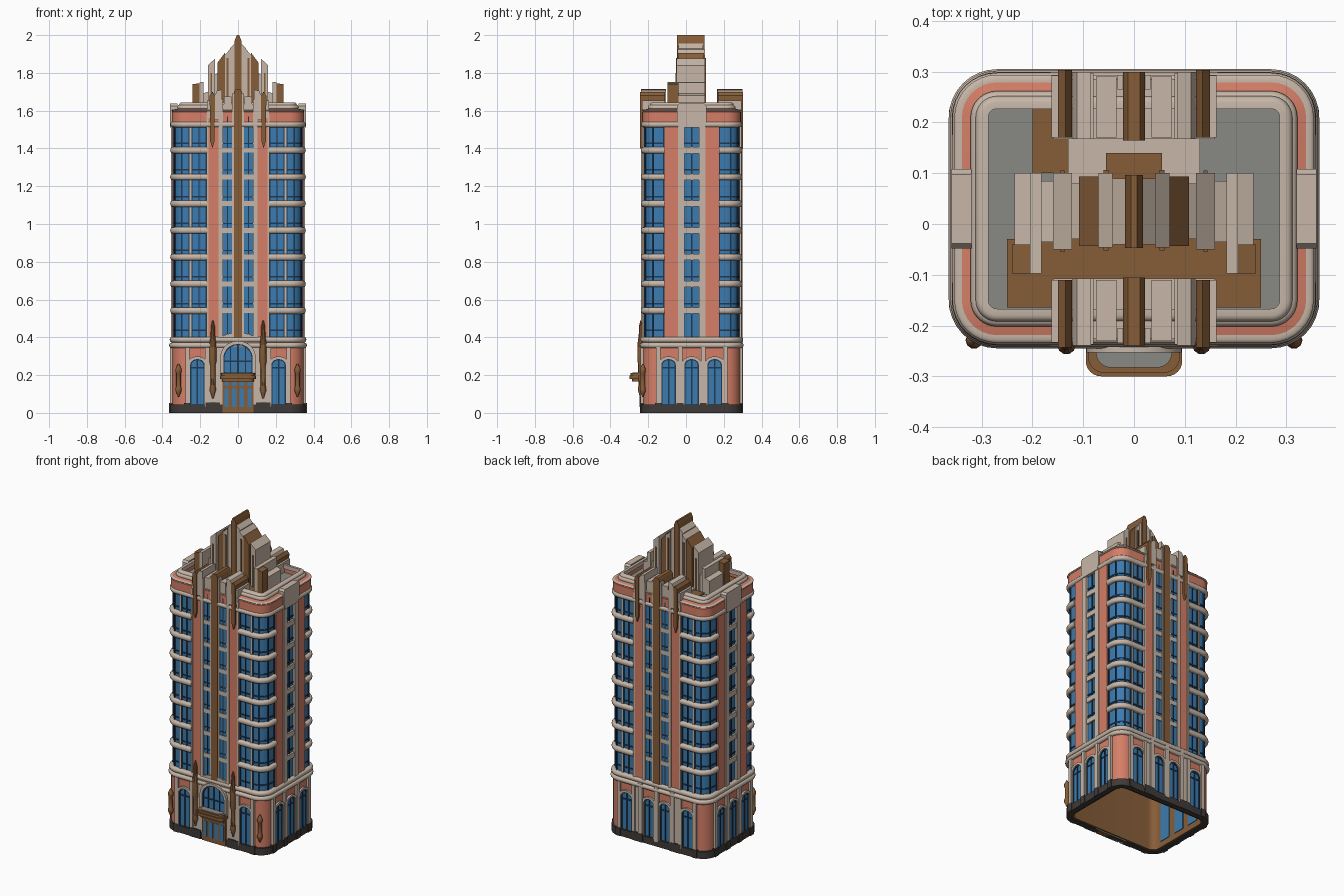
import bpy, bmesh, math

if "Cube" in bpy.data.objects:
    bpy.data.objects.remove(bpy.data.objects["Cube"])

HX, HY, CY, R = 0.345, 0.255, 0.03, 0.075      # wall half sizes, centre in y, corner radius
COLS = {"coral": (.66, .21, .135), "cream": (.57, .47, .39), "bronze": (.24, .11, .04),
        "glass_blue": (.045, .20, .43), "frame_navy": (.012, .04, .09),
        "plinth_dark": (.05, .043, .04), "roof_grey": (.25, .25, .235)}
MATS = {}
for n, c in COLS.items():
    MATS[n] = bpy.data.materials.new(n)
    MATS[n].diffuse_color = (*c, 1)
parts = {}


def part(name, mat):
    if name not in parts:
        parts[name] = (bmesh.new(), mat)
    return parts[name][0]


def place(face, u, d, z):
    """Point on a facade: u along it, d outwards from the wall, z up."""
    return {"front": (u, CY - HY - d, z), "back": (-u, CY + HY + d, z),
            "right": (HX + d, CY + u, z), "left": (-HX - d, CY - u, z)}[face]


def loft(bm, rings, cap=True, loop=False):
    vs = [[bm.verts.new(p) for p in r] for r in rings]
    n = len(vs[0])
    for a, b in zip(vs, vs[1:] + vs[:1] if loop else vs[1:]):
        for i in range(n):
            bm.faces.new((a[i], a[(i + 1) % n], b[(i + 1) % n], b[i]))
    if cap and not loop:
        bm.faces.new(vs[0])
        bm.faces.new(vs[-1][::-1])


def prism(name, mat, face, pts, d0, d1):
    loft(part(name, mat), [[place(face, u, d, z) for u, z in pts] for d in (d0, d1)])


def bar(name, mat, face, u0, u1, z0, z1, d0, d1):
    prism(name, mat, face, [(u0, z0), (u1, z0), (u1, z1), (u0, z1)], d0, d1)


def box(name, mat, x0, x1, y0, y1, z0, z1):
    bar(name, mat, "front", x0, x1, z0, z1, CY - HY - y0, CY - HY - y1)


def arch_pts(u, w, z0, z1, rise):
    top = [(u + w * math.cos(t * math.pi / 10), z1 - rise + rise * math.sin(t * math.pi / 10)) for t in range(11)]
    return [(u + w, z0)] + top + [(u - w, z0)]


def arch_window(face, u, w, z0, z1, rise, t=.014, d=0.0):
    prism("arched_window_glass", "glass_blue", face, arch_pts(u, w, z0, z1, rise), d - .01, d + .003)
    outer = arch_pts(u, w + t, z0, z1 + t, rise + t * .6)
    inner = arch_pts(u, w, z0, z1, rise)
    prism("arched_window_frames", "cream", face, outer + inner[::-1], d - .005, d + .014)
    prism("arched_window_sashes", "frame_navy", face, inner + arch_pts(u, w - .006, z0, z1 - .006, rise - .003)[::-1], d - .005, d + .007)
    bar("window_muntins", "frame_navy", face, u - .004, u + .004, z0, z1, d, d + .007)
    bar("window_muntins", "frame_navy", face, u - w, u + w, z1 - rise - .02, z1 - rise - .012, d, d + .007)


def corner_path(xa=None, yb=None, a0=0, a1=90, n=8):
    """Points and normals round the front right corner."""
    out = [] if xa is None else [((xa, -HY), (0, -1))]
    for i in range(n + 1):
        a = math.radians(-90 + a0 + (a1 - a0) * i / n)
        c, s = math.cos(a), math.sin(a)
        out.append(((HX - R + R * c, -HY + R + R * s), (c, s)))
    return out + ([] if yb is None else [((HX, -yb), (1, 0))])


def sweep_corners(name, mat, path, profile):
    for sx in (1, -1):
        for sy in (1, -1):
            loft(part(name, mat), [[(sx * (p[0] + n[0] * o), CY + sy * (p[1] + n[1] * o), z)
                                    for o, z in profile] for p, n in path])


def outline():
    h = corner_path()
    for kx, ky in ((1, -1), (-1, 1)):
        h = h + [((kx * p[0], ky * p[1]), (kx * n[0], ky * n[1])) for p, n in h[::-1]]
    return h


def sweep_loop(name, mat, profile):
    loft(part(name, mat), [[(p[0] + n[0] * o, CY + p[1] + n[1] * o, z) for o, z in profile]
                           for p, n in outline()], loop=True)


def slab(name, mat, o, z0, z1):
    loft(part(name, mat), [[(p[0] + n[0] * o, CY + p[1] + n[1] * o, z) for p, n in outline()] for z in (z0, z1)])


def rect(o0, o1, z0, z1):
    return [(o0, z0), (o1, z0), (o1, z1), (o0, z1)]


def bulge(o0, o1, zc, h):
    return [(o0, zc - h)] + [(o1 - .012 + .012 * math.cos(math.radians(a)), zc + h * math.sin(math.radians(a)))
                             for a in range(-90, 91, 30)] + [(o0, zc + h)]


def spindle(name, mat, u, d, prof):
    loft(part(name, mat), [[place("front", u + r * math.cos(k * math.pi / 5), d + r * math.sin(k * math.pi / 5), z)
                            for k in range(10)] for r, z in prof])


FLOORS = [.40 + .1415 * i for i in range(9)]

# hollow ground floor
sweep_loop("ground_floor_wall", "coral", rect(-.02, .002, .03, .37))
sweep_loop("lobby_lining", "bronze", rect(-.03, -.02, .005, .37))
slab("lobby_ceiling", "bronze", -.02, .35, .37)
sweep_loop("plinth", "plinth_dark", rect(-.02, .014, 0, .045))
sweep_loop("cornice_lower", "cream", bulge(-.02, .02, .358, .014))
sweep_loop("cornice_upper", "cream", bulge(-.02, .017, .388, .015))
# tower core, glass bays and floor bands
slab("tower_core", "coral", -.018, .37, 1.585)
bay = corner_path(.165, .145)
sweep_corners("corner_bay_glass", "glass_blue", bay, rect(-.025, -.008, .39, 1.53))
for z in FLOORS[1:8]:
    sweep_corners("floor_bands", "cream", bay, bulge(-.02, .014, z, .017))
for z in FLOORS[:8]:
    sweep_corners("bay_transoms", "frame_navy", bay, rect(-.015, -.004, z + .033, z + .041))
for a in (20, 66):
    sweep_corners("bay_posts", "frame_navy", corner_path(None, None, a, a + 5, 1), rect(-.015, -.002, .4, 1.53))
# stepped parapet and roof
sweep_loop("parapet_ledge", "cream", bulge(-.03, .013, 1.527, .015))
sweep_loop("parapet_coral", "coral", [(-.05, 1.53), (.005, 1.53), (.005, 1.592), (-.006, 1.606), (-.05, 1.616)])
sweep_loop("parapet_trim", "cream", bulge(-.02, .009, 1.601, .005))
sweep_loop("parapet_step", "cream", bulge(-.045, -.023, 1.616, .014))
sweep_loop("parapet_coping", "cream", bulge(-.058, -.033, 1.63, .013))
slab("roof_deck", "roof_grey", -.05, 1.57, 1.59)

# side facades
for f in ("right", "left"):
    bar("side_window_glass", "glass_blue", f, -.04, .04, .39, 1.53, -.02, -.006)
    bar("window_muntins", "frame_navy", f, -.004, .004, .39, 1.53, -.01, -.001)
    for s in (-1, 1):
        bar("side_pilasters", "cream", f, *sorted((s * .039, s * .073)), .39, 1.56, -.02, .01)
        bar("side_coral_piers", "coral", f, *sorted((s * .073, s * .145)), .39, 1.53, -.02, .004)
        bar("window_muntins", "frame_navy", f, *sorted((s * .145, s * .151)), .39, 1.53, -.012, -.002)
    for z in FLOORS[1:8]:
        bar("side_sills", "cream", f, -.04, .04, z - .016, z + .016, -.02, .006)
        bar("window_muntins", "frame_navy", f, -.04, .04, z + .033, z + .041, -.012, -.001)
    prism("side_parapet_blocks", "cream", f,
          [(-.068, 1.51), (.068, 1.51), (.078, 1.54), (.078, 1.625), (.068, 1.637), (-.068, 1.637), (-.078, 1.625), (-.078, 1.54)], -.025, .015)
    for u in (-.122, 0, .122):
        arch_window(f, u, .038, .042, .285, .03)
        # panes seen from inside the hollow base
        bar("inner_panes", "glass_blue", f, u - .038, u + .038, .042, .285, -.034, -.028)
    for u in (-.177, -.061, .061, .177):
        bar("ground_pilasters", "cream", f, u - .012, u + .012, .03, .36, -.01, .016)
        bar("plinth_blocks", "plinth_dark", f, u - .018, u + .018, 0, .052, -.01, .019)

# front and back facades
for f in ("front", "back"):
    prism("centre_window_glass", "glass_blue", f, arch_pts(0, .08, .39, 1.595, .06), -.03, .003)
    bar("centre_head_wall", "cream", f, -.16, .16, 1.5, 1.635, -.118, .001)
    prism("centre_pillar", "bronze", f, [(-.022, .4), (.022, .4), (.022, 1.70), (.012, 1.715), (-.012, 1.715), (-.022, 1.70)], -.12, .014)
    for z in FLOORS[1:8]:
        bar("centre_sills", "cream", f, -.08, .08, z - .013, z + .013, -.02, .008)
        bar("window_muntins", "frame_navy", f, -.08, .08, z + .033, z + .039, -.02, .006)
    for s in (-1, 1):
        def b(name, mat, a, c, *rest):
            bar(name, mat, f, *sorted((s * a, s * c)), *rest)
        b("pillar_trim", "cream", .022, .033, .39, 1.69, -.02, .009)
        b("window_muntins", "frame_navy", .053, .058, .39, 1.57, 0, .006)
        b("centre_pilasters", "cream", .08, .102, .39, 1.66, -.118, .012)
        b("centre_coral_piers", "coral", .102, .156, .39, 1.53, -.02, .005)
        b("bay_mullions", "cream", .156, .168, .39, 1.58, -.02, .009)
        b("bay_mullions", "cream", .246, .256, .39, 1.53, -.02, .001)
        for u in (.168, .205, .241, .256):
            b("window_muntins", "frame_navy", u, u + .005, .39, 1.53, -.012, -.002)
        # roofline heads
        b("roofline_heads", "cream", .034, .075, 1.60, 1.675, -.115, .006)
        prism("roofline_heads", "cream", f, [(s * .085, 1.55), (s * .121, 1.55), (s * .121, 1.685), (s * .112, 1.705), (s * .085, 1.712)], -.118, .014)
        b("roofline_heads", "cream", .148, .163, 1.56, 1.655, -.115, .008)
        prism("roofline_fins", "bronze", f, [(s * .135, 1.40), (s * .148, 1.44), (s * .15, 1.68), (s * .135, 1.70), (s * .122, 1.68), (s * .124, 1.44)], -.115, .018)
        # ground floor
        arch_window(f, s * .215, .038, .042, .285, .03)
        for u in (.163, .268):
            b("ground_pilasters", "cream", u - .011, u + .011, .03, .36, -.01, .015)
        b("entrance_piers", "cream", .108, .155, .03, .37, -.01, .009)
        b("plinth_blocks", "plinth_dark", .095, .172, 0, .055, -.01, .018)
        b("plinth_blocks", "plinth_dark", .255, .285, 0, .052, -.01, .018)

# back ground floor centre
for u in (-.056, .056):
    arch_window("back", u, .034, .042, .285, .03)
for u in (-.112, 0, .112):
    bar("ground_pilasters", "cream", "back", u - .014, u + .014, .03, .38, -.01, .017)

# entrance
prism("entrance_surround", "cream", "front", arch_pts(0, .115, 0, .425, .06), -.02, .012)
arch_window("front", 0, .078, .2, .365, .075, .016, .014)
for u in (-.04, .04):
    bar("window_muntins", "frame_navy", "front", u - .003, u + .003, .2, .345, .014, .021)
bar("entrance_doors", "bronze", "front", -.083, .083, 0, .2, -.02, .019)
for u in (-.06, -.02, .02, .06):
    w = .011 if abs(u) > .03 else .013
    bar("door_panes", "glass_blue", "front", u - w, u + w, .03, .13, .015, .021)
    bar("door_panes", "glass_blue", "front", u - w, u + w, .142, .163, .015, .021)
for k, (w, y, z0, z1, m) in enumerate([(.085, -.285, .165, .18, "bronze"), (.095, -.30, .18, .198, "bronze"),
                                       (.09, -.293, .198, .212, "bronze"), (.075, -.283, .212, .215, "roof_grey")]):
    r = .03
    pts = [(w - r + r * math.cos(math.radians(a)), y + r - r * math.sin(math.radians(a))) for a in range(0, 91, 15)]
    pts = [(w, -.215)] + pts + [(-x, yy) for x, yy in pts[::-1]] + [(-w, -.215)]
    loft(part("canopy_top" if k == 3 else "canopy", m), [[(x, yy, z) for x, yy in pts] for z in (z0, z1)])
# wall lamps
for s in (-1, 1):
    spindle("corner_lamps", "bronze", s * .315, .004, [(.003, .085), (.009, .10), (.016, .115), (.016, .13), (.012, .14), (.012, .21), (.017, .22), (.015, .235), (.003, .26)])
    spindle("entrance_lamps", "bronze", s * .133, .014, [(.004, .075), (.01, .10), (.017, .12), (.013, .15), (.013, .25), (.018, .27), (.018, .37), (.012, .41), (.01, .46), (.003, .49)])

# stepped crown: inner x, outer x, inner top, outer top, front y, back y, colour
STEPS = [(.018, .042, 1.955, 1.93, -.04, .09, "cream"), (.042, .07, 1.925, 1.895, -.046, .10, "cream"),
         (.07, .108, 1.905, 1.855, -.043, .094, "bronze"), (.108, .122, 1.80, 1.79, -.03, .08, "cream"),
         (.122, .16, 1.875, 1.84, -.05, .10, "cream"), (.16, .186, 1.70, 1.69, -.035, .085, "cream"),
         (.182, .205, 1.752, 1.75, -.098, .10, "cream"), (.205, .24, 1.745, 1.74, -.098, -.04, "bronze"),
         (.205, .235, 1.69, 1.68, -.04, .10, "cream")]
prism("crown_spine", "bronze", "front", [(-.018, 1.58), (.018, 1.58), (.018, 1.97), (.006, 2.0), (-.006, 2.0), (-.018, 1.97)], -.178, -.322)
for s in (-1, 1):
    for x0, x1, zi, zo, y0, y1, m in STEPS:
        prism("crown_steps_" + m, m, "front", [(s * x0, 1.58), (s * x1, 1.58), (s * x1, zo), (s * x0, zi)], CY - HY - y0, CY - HY - y1)
    # slim ribs on the crown faces
    box("crown_ribs", "bronze", s * .055 - .005, s * .055 + .005, -.052, .106, 1.6, 1.88)
    box("crown_ribs", "bronze", s * .141 - .004, s * .141 + .004, -.055, .105, 1.6, 1.80)
box("crown_terrace", "bronze", -.25, .25, -.165, -.03, 1.58, 1.602)
box("rear_roof_strip", "bronze", -.2, -.13, .1, .23, 1.58, 1.598)
box("crown_rear_terrace", "cream", -.13, .13, .08, .19, 1.58, 1.605)
box("crown_rear_step", "bronze", -.055, .055, .09, .14, 1.58, 1.63)

# make the objects
for name, (bm, mat) in parts.items():
    bmesh.ops.recalc_face_normals(bm, faces=bm.faces[:])
    me = bpy.data.meshes.new(name)
    bm.to_mesh(me)
    bm.free()
    me.materials.append(MATS[mat])
    ob = bpy.data.objects.new(name, me)
    bpy.context.collection.objects.link(ob)
    ob.select_set(True)
    bpy.context.view_layer.objects.active = ob
bpy.ops.object.shade_smooth_by_angle(angle=math.radians(35))

for m in bpy.data.materials:
    if m.users and not m.is_grease_pencil:
        m.use_nodes = True
        m.node_tree.nodes["Principled BSDF"].inputs["Base Color"].default_value = m.diffuse_color
